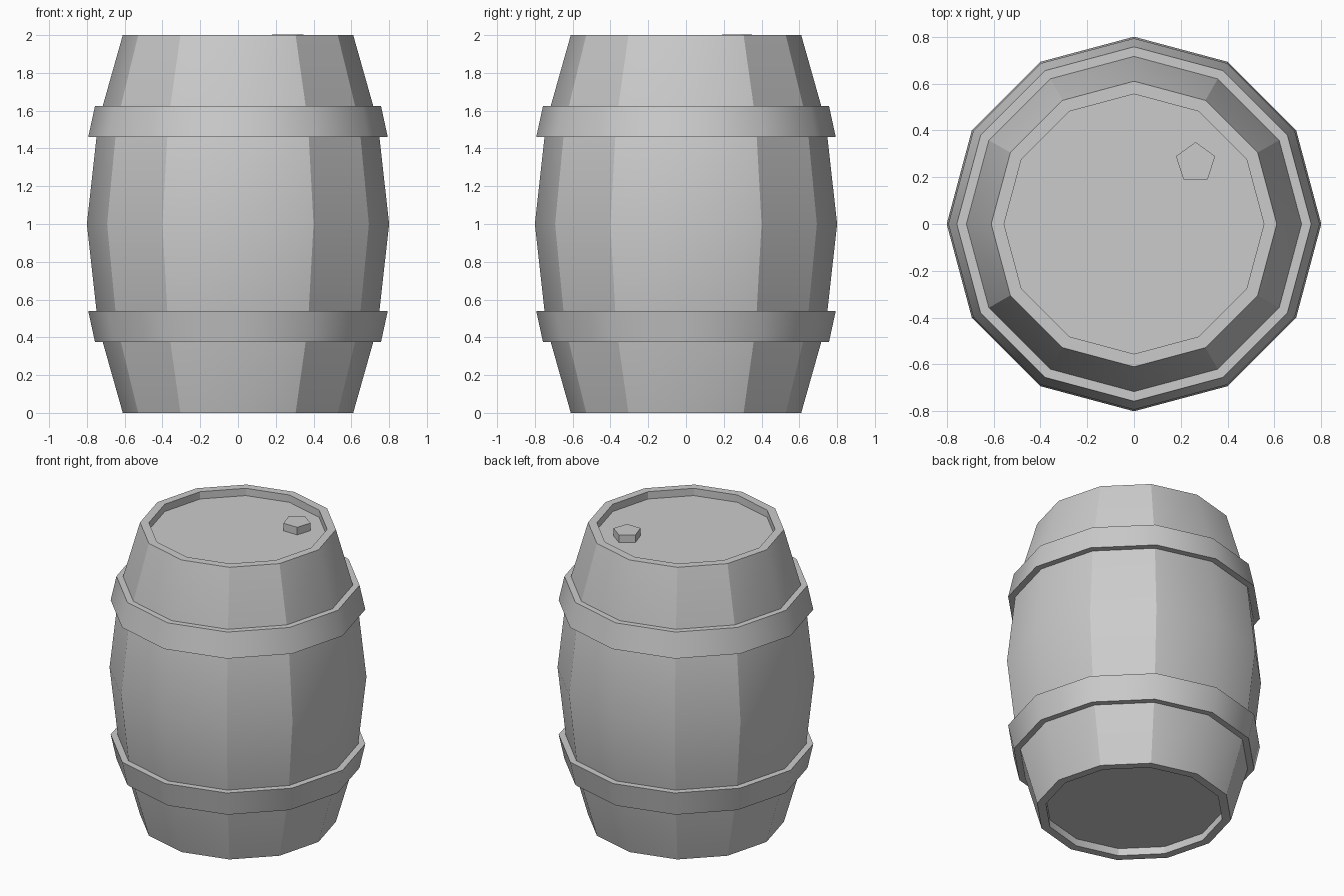
import bpy
import bmesh
from math import cos, sin, pi, radians

cube = bpy.data.objects.get("Cube")
if cube:
    bpy.data.objects.remove(cube)

SIDES = 12

grey = bpy.data.materials.new("plain grey")
grey.use_nodes = True
COLOUR = (0.6, 0.6, 0.6, 1)
grey.diffuse_color = COLOUR
grey.node_tree.nodes["Principled BSDF"].inputs["Base Color"].default_value = COLOUR


def lathe(name, profile, sides=SIDES, turn=0.0, closed=False, centre=(0, 0), staves=False):
    """Spin a list of (radius, z) points; open profiles are capped at both ends."""
    bm = bmesh.new()
    rings = []
    for r, z in profile:
        angles = [turn + 2 * pi * i / sides for i in range(sides)]
        rings.append([bm.verts.new((centre[0] + r * cos(a), centre[1] + r * sin(a), z))
                      for a in angles])
    pairs = list(zip(rings, rings[1:]))
    if closed:
        pairs.append((rings[-1], rings[0]))
    else:
        bm.faces.new(rings[0])
        bm.faces.new(rings[-1])
    for low, high in pairs:
        for i in range(sides):
            j = (i + 1) % sides
            bm.faces.new((low[i], low[j], high[j], high[i]))
    bmesh.ops.recalc_face_normals(bm, faces=bm.faces)

    # Smooth along the curve, crisp at corners and between staves
    for face in bm.faces:
        face.smooth = True
    for edge in bm.edges:
        a, b = edge.verts
        upright = abs(a.co.z - b.co.z) > 0.01
        on_axis = min(abs(a.co.x), abs(a.co.y)) < 0.01
        crisp = edge.calc_face_angle(0) > radians(35)
        edge.smooth = not (crisp or (staves and upright and not on_axis))

    mesh = bpy.data.meshes.new(name)
    bm.to_mesh(mesh)
    bm.free()
    mesh.materials.append(grey)
    obj = bpy.data.objects.new(name, mesh)
    bpy.context.collection.objects.link(obj)
    return obj


# Bulging body with a recessed lid and base
half = [(0.555, 0.05), (0.555, 0), (0.61, 0), (0.74, 0.46)]
body = half + [(0.8, 1.0)] + [(r, 2 - z) for r, z in reversed(half)]
lathe("barrel_body", body, staves=True)

# Two flared hoops, mirrored about the middle
hoop = [(0.715, 0.375), (0.757, 0.375), (0.793, 0.54), (0.75, 0.54), (0.738, 0.46)]
lathe("lower_hoop", hoop, closed=True)
lathe("upper_hoop", [(r, 2 - z) for r, z in hoop], closed=True)

# Five-sided stopper on the lid
lathe("stopper", [(0.088, 1.94), (0.088, 2.002)], sides=5, turn=pi / 2, centre=(0.263, 0.262))
